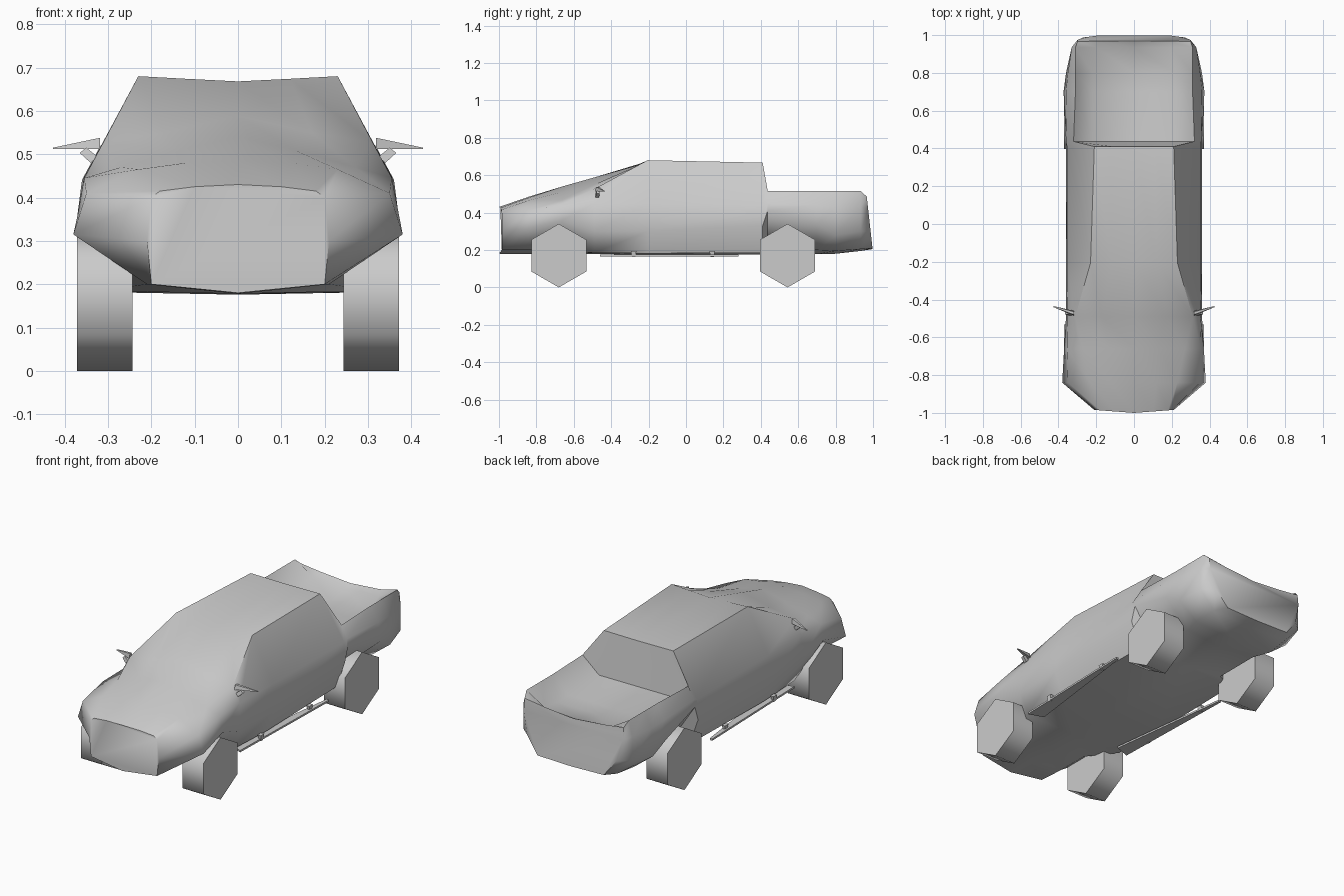
import bpy, bmesh, math

if "Cube" in bpy.data.objects:
    bpy.data.objects.remove(bpy.data.objects["Cube"])


def mesh_object(name, verts, faces, angle=None):
    bm = bmesh.new()
    vs = [bm.verts.new(v) for v in verts]
    for f in faces:
        bm.faces.new([vs[i] for i in f])
    bmesh.ops.recalc_face_normals(bm, faces=bm.faces)
    me = bpy.data.meshes.new(name)
    bm.to_mesh(me)
    bm.free()
    ob = bpy.data.objects.new(name, me)
    bpy.context.collection.objects.link(ob)
    if angle:
        smooth(ob, angle)
    return ob


def smooth(ob, degrees):
    bpy.ops.object.select_all(action='DESELECT')
    ob.select_set(True)
    bpy.context.view_layer.objects.active = ob
    bpy.ops.object.shade_smooth_by_angle(angle=math.radians(degrees))


def loft(rings):
    """Faces joining equal rings, closed at both ends."""
    n, m = len(rings[0]), len(rings)
    verts = [p for r in rings for p in r]
    faces = [(s * n + i, s * n + (i + 1) % n, (s + 1) * n + (i + 1) % n, (s + 1) * n + i)
             for s in range(m - 1) for i in range(n)]
    faces += [tuple(range(n)), tuple(range((m - 1) * n, m * n))]
    return verts, faces


# Body cross-sections: y, lean, keel z, then sill, flank, belt, rail, inner (x, z), ridge z
sections = [
    (-.985, 0, .18, .20, .20, .21, .30, .20, .40, .18, .415, .10, .425, .43),
    (-.84, 0, .178, .21, .20, .38, .315, .35, .41, .23, .465, .12, .48, .485),
    (-.66, 0, .178, .21, .20, .37, .36, .355, .445, .27, .47, .13, .51, .54),
    (-.49, 0, .178, .31, .185, .36, .30, .352, .45, .311, .527, .17, .55, .588),
    (-.205, 0, .176, .32, .182, .36, .30, .355, .447, .23, .68, .12, .674, .668),
    (.41, 0, .176, .31, .185, .36, .33, .355, .44, .21, .667, .11, .666, .665),
    (.437, 0, .176, .22, .20, .36, .41, .355, .45, .32, .515, .22, .43, .43),
    (.70, 0, .178, .22, .20, .373, .34, .36, .44, .31, .515, .22, .42, .42),
    (.80, 0, .18, .25, .195, .36, .28, .35, .43, .31, .515, .22, .42, .42),
    (.935, 0, .195, .24, .205, .33, .30, .33, .43, .31, .515, .20, .45, .44),
]
tail = (.998, .11, .205, .20, .21, .27, .30, .30, .42, .30, .485, .18, .47, .455)

rings = []
for y, lean, keel, *pts, ridge in sections + [tail]:
    half = list(zip(pts[::2], pts[1::2]))
    ring = [(0, keel)] + half + [(0, ridge)] + [(-x, z) for x, z in reversed(half)]
    bulge = .015 if y < -.9 else 0
    rings.append([(x, y - lean * (z - .2) - bulge * (1 - min(abs(x) / .2, 1)), z)
                  for x, z in ring])
mesh_object("truck_body", *loft(rings), 55)

# Six-sided wheels
for end, y in (("front", -.68), ("rear", .543)):
    for side, s in (("right", 1), ("left", -1)):
        bpy.ops.mesh.primitive_cylinder_add(
            vertices=6, radius=.17, depth=.128, location=(s * .307, y, .17),
            rotation=(math.pi / 2, 0, math.pi / 2))
        wheel = bpy.context.object
        wheel.name = f"{end}_{side}_wheel"
        smooth(wheel, 65)

for side, s in (("right", 1), ("left", -1)):
    # Tapering running board
    outline = [(.25, -.43), (.335, -.46), (.355, .28), (.34, .28)]
    mesh_object(f"{side}_running_board",
                *loft([[(s * x, y, z) for x, y in outline] for z in (.165, .175)]))

    # Board brackets
    for i, y in enumerate((-.28, .14)):
        base = [(s * .325, y - .015, .195), (s * .345, y - .015, .195),
                (s * .345, y + .015, .195), (s * .325, y + .015, .195)]
        foot = [(s * (.335 + (abs(p[0]) - .335) * .5), y + (p[1] - y) * .6, .162) for p in base]
        mesh_object(f"{side}_bracket_{i + 1}", *loft([base, foot]))

    # Door mirror: pointed blade on a short stem
    inner = [(s * .318, -.485, .512), (s * .318, -.46, .512),
             (s * .318, -.465, .538), (s * .318, -.48, .538)]
    tip = [(s * .427, -.437 + dy, .512 + dz)
           for dy, dz in ((-.003, 0), (.003, 0), (.003, .003), (-.003, .003))]
    mesh_object(f"{side}_mirror", *loft([inner, tip]))
    low = [(s * x, y, z) for x, z in ((.325, .495), (.34, .48)) for y in (-.485, -.465)]
    high = [(s * x, y, z) for x, z in ((.35, .515), (.365, .503)) for y in (-.478, -.462)]
    mesh_object(f"{side}_mirror_stem",
                *loft([[r[0], r[1], r[3], r[2]] for r in (low, high)]))
